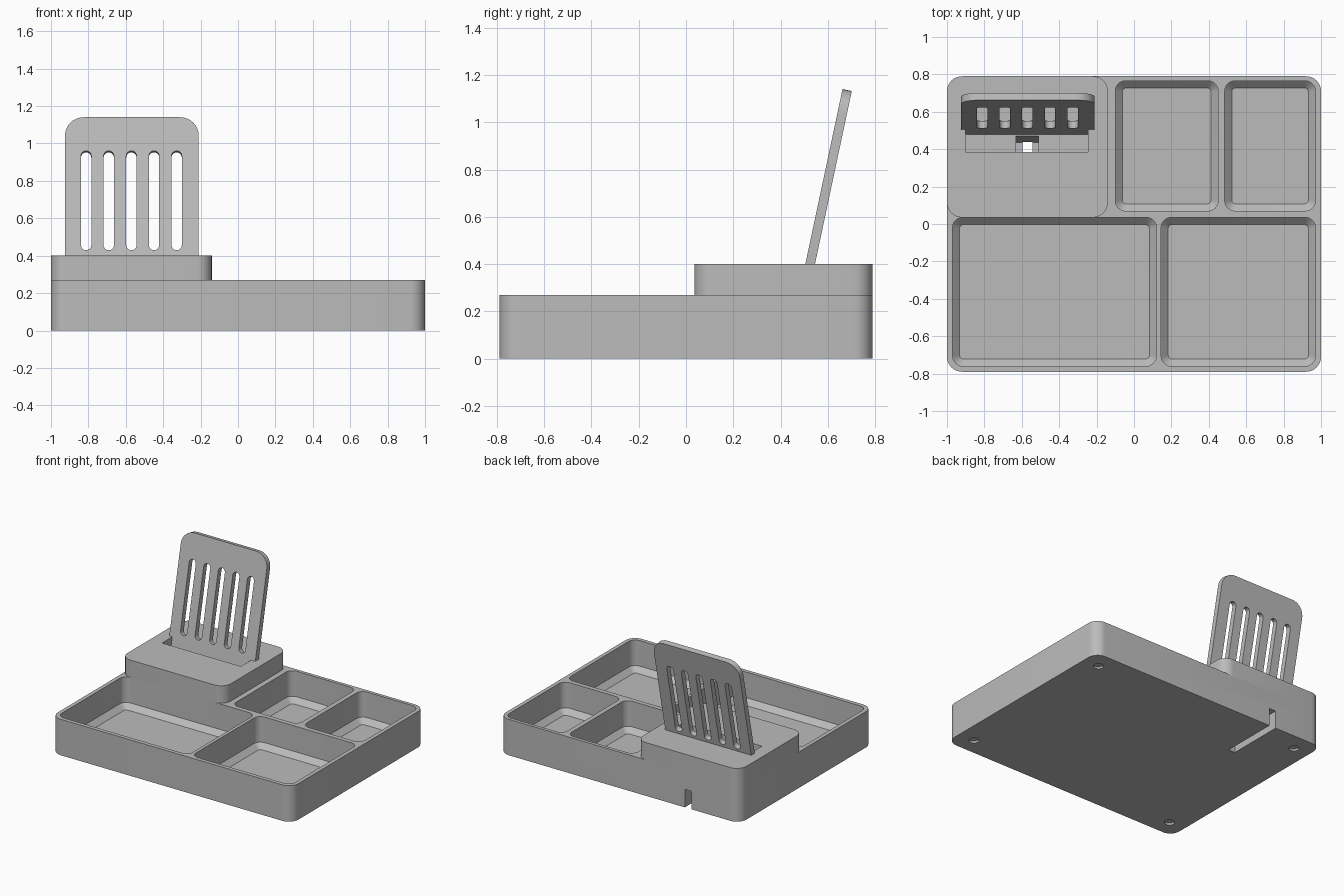
import bpy, bmesh, math
from mathutils import Vector

if "Cube" in bpy.data.objects:
    bpy.data.objects.remove(bpy.data.objects["Cube"])

grey = bpy.data.materials.new("matte grey")
grey.use_nodes = True
COLOUR = (0.5, 0.5, 0.5, 1)
grey.diffuse_color = COLOUR
grey.node_tree.nodes["Principled BSDF"].inputs["Base Color"].default_value = COLOUR


def rounded_rect(x0, x1, y0, y1, r, z=0, steps=8):
    corners = [(x1 - r, y1 - r), (x0 + r, y1 - r), (x0 + r, y0 + r), (x1 - r, y0 + r)]
    ring = []
    for quarter, (cx, cy) in enumerate(corners):
        for i in range(steps + 1):
            a = (quarter + i / steps) * math.pi / 2
            ring.append(Vector((cx + r * math.cos(a), cy + r * math.sin(a), z)))
    return ring


def loft(name, rings):
    """Closed solid skinned through matching rings of points."""
    bm = bmesh.new()
    loops = [[bm.verts.new(p) for p in ring] for ring in rings]
    for low, high in zip(loops, loops[1:]):
        for i in range(len(low)):
            j = (i + 1) % len(low)
            bm.faces.new((low[i], low[j], high[j], high[i]))
    bm.faces.new(loops[0][::-1])
    bm.faces.new(loops[-1])
    bmesh.ops.remove_doubles(bm, verts=bm.verts, dist=0.0001)
    bmesh.ops.recalc_face_normals(bm, faces=bm.faces)
    mesh = bpy.data.meshes.new(name)
    bm.to_mesh(mesh)
    bm.free()
    mesh.materials.append(grey)
    obj = bpy.data.objects.new(name, mesh)
    bpy.context.collection.objects.link(obj)
    return obj


def slab(name, x0, x1, y0, y1, r, z0, z1):
    return loft(name, [rounded_rect(x0, x1, y0, y1, r, z) for z in (z0, z1)])


def side_profile(name, x0, x1, points):
    return loft(name, [[Vector((x, y, z)) for y, z in points] for x in (x0, x1)])


def select_only(obj):
    bpy.ops.object.select_all(action='DESELECT')
    obj.select_set(True)
    bpy.context.view_layer.objects.active = obj


def cut(obj, cutters):
    select_only(obj)
    for cutter in cutters:
        mod = obj.modifiers.new("cut", 'BOOLEAN')
        mod.operation = 'DIFFERENCE'
        mod.solver = 'EXACT'
        mod.object = cutter
        bpy.ops.object.modifier_apply(modifier=mod.name)
        bpy.data.objects.remove(cutter)


# Tray with four compartments, each chamfered around its floor
TRAY_TOP, FLOOR, CHAMFER = 0.27, 0.04, 0.038
tray = slab("tray", -1, 1, -0.79, 0.79, 0.08, 0, TRAY_TOP)
compartments = [(-0.97, 0.12, -0.76, 0.035), (0.145, 0.97, -0.76, 0.035),
                (-0.1, 0.45, 0.07, 0.765), (0.485, 0.97, 0.07, 0.765)]
pockets = []
for x0, x1, y0, y1 in compartments:
    c = CHAMFER
    pockets.append(loft("pocket_cutter", [
        rounded_rect(x0 + c, x1 - c, y0 + c, y1 - c, 0.02, FLOOR),
        rounded_rect(x0, x1, y0, y1, 0.055, FLOOR + c),
        rounded_rect(x0, x1, y0, y1, 0.055, TRAY_TOP + 0.05)]))
cut(tray, pockets)

# Foot recesses under the corners
cut(tray, [slab("foot_cutter", x - 0.035, x + 0.035, y - 0.035, y + 0.035, 0.035, -0.02, 0.015)
           for x in (-0.87, 0.87) for y in (-0.66, 0.66)])


# Sloping cable hole and the channel leading out of the back
def cable_hole():
    return side_profile("cable_hole_cutter", -0.63, -0.51,
                        [(0.355, 0.13), (0.437, 0.13), (0.475, 0.3), (0.39, 0.3)])


channel = side_profile("channel_cutter", -0.597, -0.543,
                       [(0.357, -0.02), (0.85, -0.02), (0.85, 0.135), (0.357, 0.135)])
cut(tray, [cable_hole(), channel])

# Raised stand base with the slot that holds the device
stand_base = slab("stand_base", -1, -0.14, 0.035, 0.79, 0.08, TRAY_TOP, 0.4)
slot = side_profile("slot_cutter", -0.9, -0.245,
                    [(0.384, 0.28), (0.49, 0.28), (0.52, 0.42), (0.384, 0.42)])
cut(stand_base, [slot, cable_hole()])

# Leaning back rest with five round-ended openings
back_rest = slab("back_rest", -0.925, -0.21, -0.15, 0.757, 0.1, -0.04, 0)
cut(back_rest, [slab("opening_cutter", x - 0.0275, x + 0.0275, 0.03, 0.573, 0.0275, -0.1, 0.1)
                for x in (-0.57 + 0.121 * i for i in range(-2, 3))])
back_rest.location = (0, 0.505, 0.4)
back_rest.rotation_euler.x = math.radians(78)

for part in (tray, stand_base, back_rest):
    select_only(part)
    bpy.ops.object.shade_smooth_by_angle(angle=math.radians(30))
